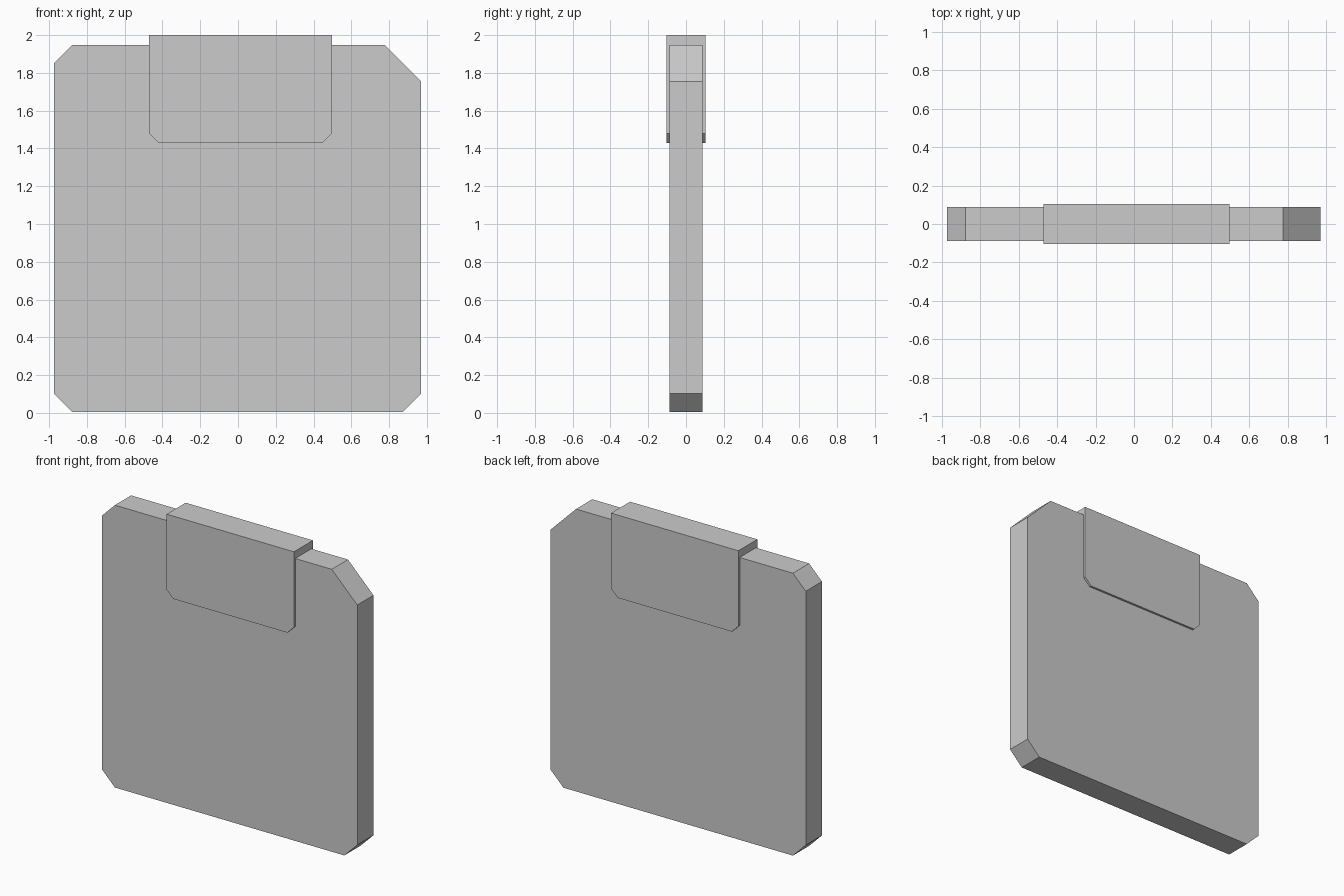
import bpy
import bmesh

if "Cube" in bpy.data.objects:
    bpy.data.objects.remove(bpy.data.objects["Cube"])


def chamfered_slab(name, x0, x1, z0, z1, half_depth, bl, br, tr, tl):
    """Plate in the XZ plane with an individual 45-degree cut on each corner."""
    profile = []
    for x, z, sx, sz, cut in ((x0, z0, 1, 1, bl), (x1, z0, -1, 1, br),
                              (x1, z1, -1, -1, tr), (x0, z1, 1, -1, tl)):
        if cut == 0:
            profile.append((x, z))
            continue
        pair = [(x, z + sz * cut), (x + sx * cut, z)]
        profile += pair if sx == sz else pair[::-1]

    bm = bmesh.new()
    face = bm.faces.new([bm.verts.new((x, -half_depth, z)) for x, z in profile])
    extruded = bmesh.ops.extrude_face_region(bm, geom=[face], use_keep_orig=True)["geom"]
    moved = [v for v in extruded if isinstance(v, bmesh.types.BMVert)]
    bmesh.ops.translate(bm, verts=moved, vec=(0, 2 * half_depth, 0))
    bmesh.ops.recalc_face_normals(bm, faces=bm.faces)
    mesh = bpy.data.meshes.new(name)
    bm.to_mesh(mesh)
    bm.free()
    obj = bpy.data.objects.new(name, mesh)
    bpy.context.collection.objects.link(obj)
    return obj


# Main plate: the top right corner has a larger cut
chamfered_slab("plate", -0.974, 0.97, 0.004, 1.948, 0.088,
               bl=0.098, br=0.098, tr=0.194, tl=0.098)

# Clip that wraps the top edge, trimmed at its lower corners
chamfered_slab("top_clip", -0.471, 0.498, 1.43, 2.0, 0.103,
               bl=0.05, br=0.05, tr=0, tl=0)
